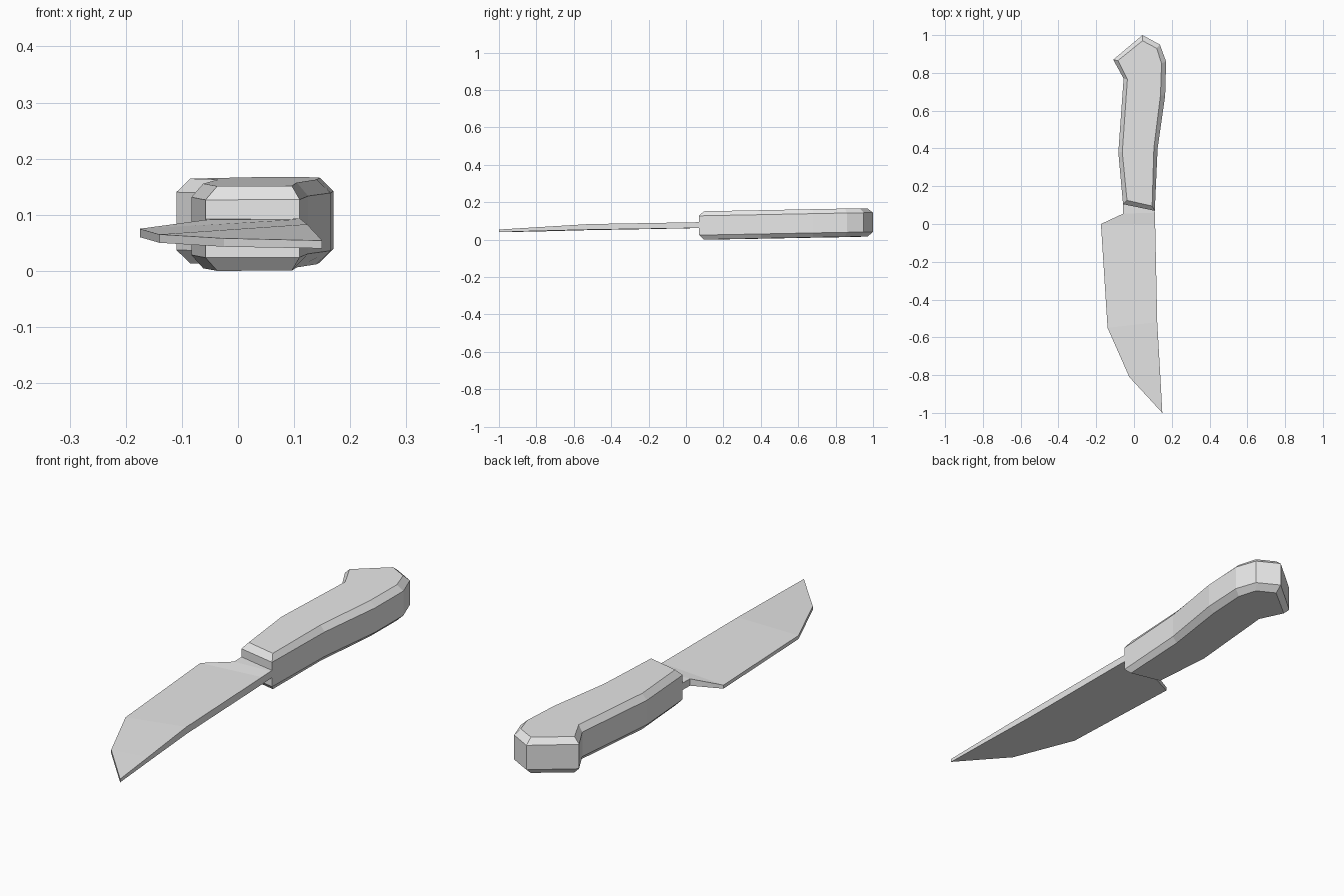
import bpy
import bmesh

cube = bpy.data.objects.get("Cube")
if cube:
    bpy.data.objects.remove(cube, do_unlink=True)

grey = bpy.data.materials.new("plain_grey")
grey.use_nodes = True
grey.diffuse_color = (0.8, 0.8, 0.8, 1)
grey.node_tree.nodes["Principled BSDF"].inputs["Base Color"].default_value = (0.8, 0.8, 0.8, 1)


def loft(name, rings):
    """Join equal-length rings of points with quads and cap both ends."""
    bm = bmesh.new()
    loops = [[bm.verts.new(p) for p in ring] for ring in rings]
    n = len(loops[0])
    for a, b in zip(loops, loops[1:]):
        for i in range(n):
            j = (i + 1) % n
            bm.faces.new((a[i], a[j], b[j], b[i]))
    bm.faces.new(loops[0][::-1])
    bm.faces.new(loops[-1])
    bmesh.ops.remove_doubles(bm, verts=bm.verts, dist=0.0001)
    bmesh.ops.recalc_face_normals(bm, faces=bm.faces)
    mesh = bpy.data.meshes.new(name)
    bm.to_mesh(mesh)
    bm.free()
    mesh.materials.append(grey)
    obj = bpy.data.objects.new(name, mesh)
    bpy.context.collection.objects.link(obj)
    return obj


# Handle: a curved grip outline, chamfered above and below, slightly tilted
outer = [(0.11, 0.07), (0.125, 0.40), (0.165, 0.68), (0.17, 0.86), (0.137, 0.95),
         (0.045, 1.0), (-0.11, 0.87), (-0.055, 0.77), (-0.083, 0.38), (-0.058, 0.105)]
inner = [(0.096, 0.095), (0.105, 0.40), (0.14, 0.68), (0.146, 0.85), (0.12, 0.93),
         (0.045, 0.97), (-0.085, 0.865), (-0.035, 0.765), (-0.062, 0.38), (-0.037, 0.125)]


def level(outline, z):
    return [(x, y, z - 0.002 + 0.0185 * y + 0.008 * x) for x, y in outline]


loft("handle", [level(inner, 0), level(outer, 0.024),
                level(outer, 0.127), level(inner, 0.151)])

# Blade: sections from the neck to the tip, as (x, y, bottom, top) at edge and spine
sections = [
    ((-0.057, 0.14, 0.063, 0.093), (0.108, 0.12, 0.063, 0.093)),
    ((-0.057, 0.055, 0.062, 0.091), (0.11, 0.06, 0.062, 0.093)),
    ((-0.175, 0.0, 0.06, 0.075), (0.112, 0.0, 0.061, 0.092)),
    ((-0.14, -0.55, 0.05, 0.065), (0.123, -0.52, 0.053, 0.083)),
    ((-0.025, -0.81, 0.043, 0.058), (0.139, -0.80, 0.046, 0.066)),
    ((0.149, -0.999, 0.04, 0.054), (0.15, -1.0, 0.04, 0.054)),
]
loft("blade", [[(ex, ey, eb), (sx, sy, sb), (sx, sy, st), (ex, ey, et)]
               for (ex, ey, eb, et), (sx, sy, sb, st) in sections])
